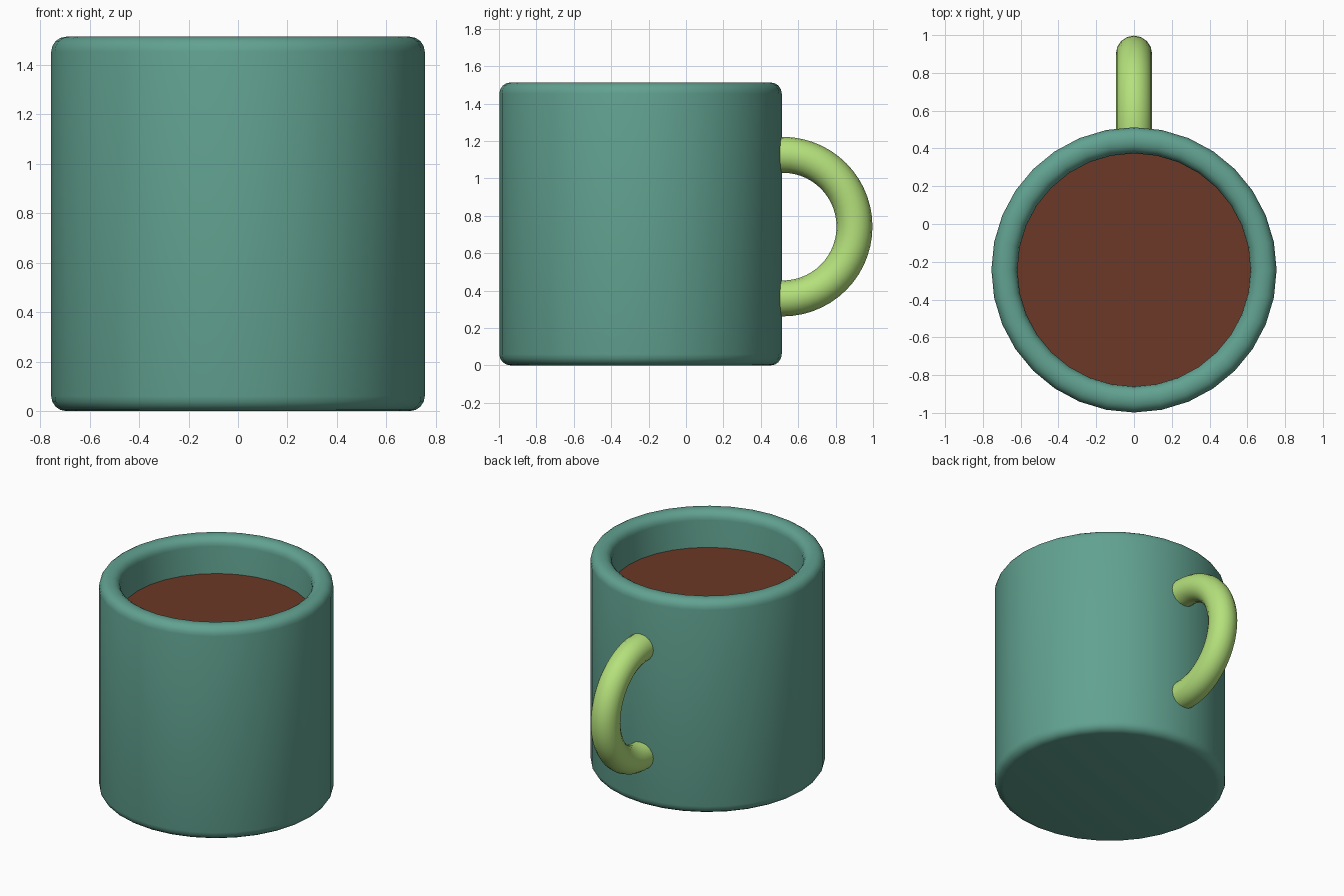
import bpy, bmesh
from math import sin, cos, pi, radians
from mathutils import Vector

if "Cube" in bpy.data.objects:
    bpy.data.objects.remove(bpy.data.objects["Cube"])

CY, R, RI, H, B = -0.243, 0.755, 0.617, 1.513, 0.06
SIDES = 32


def material(name, rgb):
    m = bpy.data.materials.new(name)
    m.diffuse_color = (*rgb, 1)
    m.use_nodes = True
    m.node_tree.nodes["Principled BSDF"].inputs["Base Color"].default_value = m.diffuse_color
    return m


def loft(name, rings, mat, angle=40):
    """Bridge closed rings of points and cap both ends."""
    bm = bmesh.new()
    loops = [[bm.verts.new(p) for p in ring] for ring in rings]
    for a, b in zip(loops, loops[1:]):
        n = len(a)
        for i in range(n):
            j = (i + 1) % n
            bm.faces.new((a[i], a[j], b[j], b[i]))
    bm.faces.new(loops[0][::-1])
    bm.faces.new(loops[-1])
    bmesh.ops.recalc_face_normals(bm, faces=bm.faces)
    me = bpy.data.meshes.new(name)
    bm.to_mesh(me)
    bm.free()
    ob = bpy.data.objects.new(name, me)
    bpy.context.collection.objects.link(ob)
    me.materials.append(mat)
    bpy.ops.object.select_all(action='DESELECT')
    ob.select_set(True)
    bpy.context.view_layer.objects.active = ob
    bpy.ops.object.shade_smooth_by_angle(angle=radians(angle))
    return ob


def circle(r, z):
    return [Vector((r * cos(2 * pi * i / SIDES), CY + r * sin(2 * pi * i / SIDES), z))
            for i in range(SIDES)]


def fillet(cr, cz, start, steps=4):
    """Quarter-round profile points, counter-clockwise from start degrees."""
    return [(cr + B * cos(radians(start + 90 * i / steps)),
             cz + B * sin(radians(start + 90 * i / steps))) for i in range(steps + 1)]


teal = material("teal_glaze", (0.12, 0.36, 0.28))
green = material("green_glaze", (0.46, 0.75, 0.2))
brown = material("coffee_brown", (0.147, 0.04, 0.02))

# Mug body: rounded base, outer wall, rounded rim, inner wall and floor
profile = (fillet(R - B, B, -90) + fillet(R - B, H - B, 0)
           + fillet(RI + B, H - B, 90) + [(RI, 0.14)])
loft("mug_body", [circle(r, z) for r, z in profile], teal)

# Coffee surface: thin disc inside the mug
loft("coffee", [circle(RI, 1.24), circle(RI, 1.26)], brown)

# Handle: half-ring tube with short straight ends sunk into the wall
HY, HZ, RM, RT, TUBE = 0.517, 0.742, 0.384, 0.096, 16
stations = [(0.46, -90)] + [(HY, -90 + 180 * i / 28) for i in range(29)] + [(0.46, 90)]
rings = []
for y0, deg in stations:
    a = radians(deg)
    out = Vector((0, cos(a), sin(a)))
    rings.append([Vector((RT * cos(2 * pi * k / TUBE), y0, HZ))
                  + out * (RM + RT * sin(2 * pi * k / TUBE)) for k in range(TUBE)])
loft("handle", rings, green)
